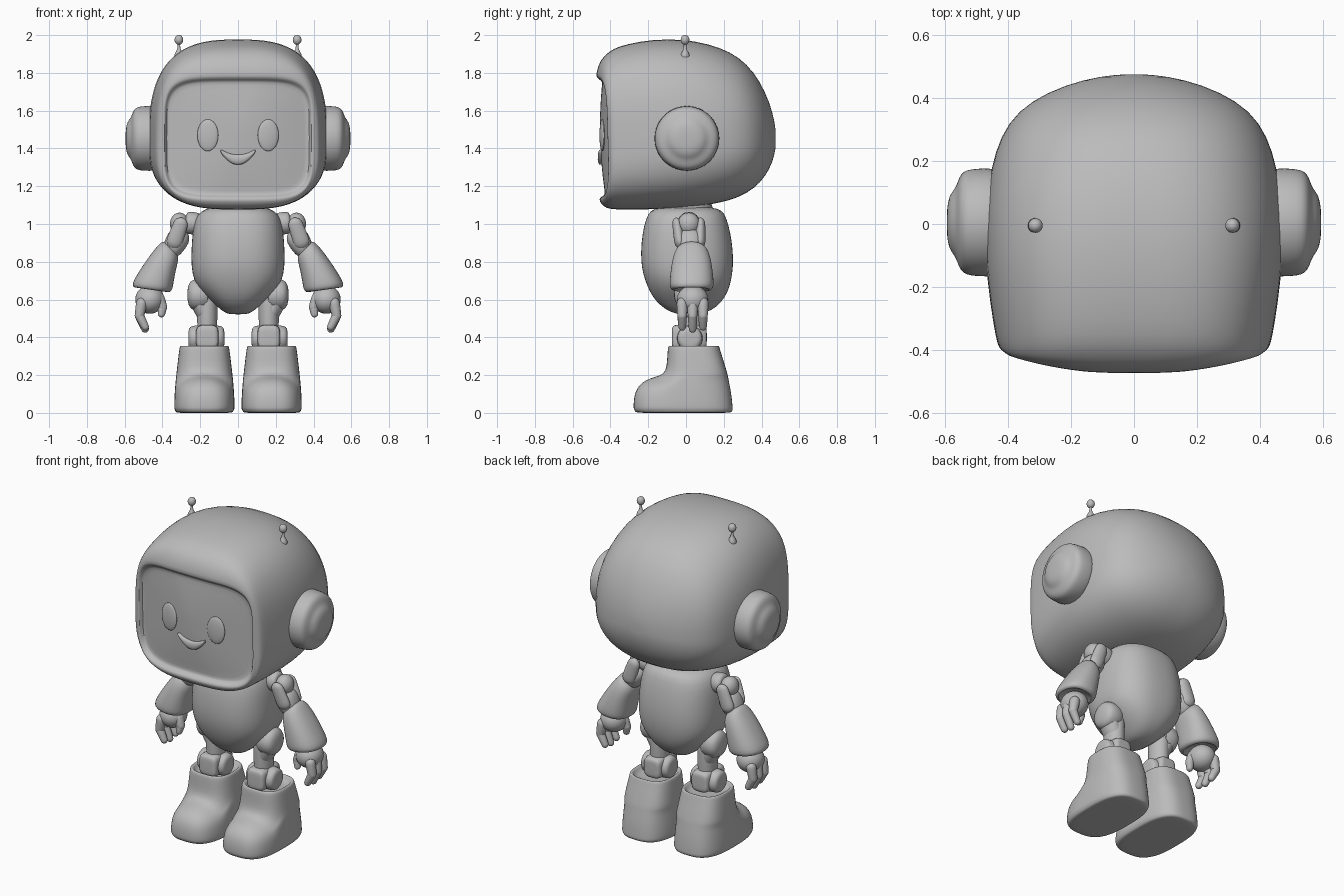
import bpy, bmesh, math
from math import cos, sin, pi, radians
from mathutils import Vector, Matrix

if "Cube" in bpy.data.objects:
    bpy.data.objects.remove(bpy.data.objects["Cube"], do_unlink=True)

GREY = (0.5, 0.5, 0.5, 1)
grey = bpy.data.materials.new("plain_grey")
grey.use_nodes = True
grey.diffuse_color = GREY
grey.node_tree.nodes["Principled BSDF"].inputs["Base Color"].default_value = GREY


def finish(name, bm, mirror, smooth=1):
    bmesh.ops.recalc_face_normals(bm, faces=bm.faces)
    mesh = bpy.data.meshes.new(name)
    bm.to_mesh(mesh)
    bm.free()
    mesh.materials.append(grey)
    ob = bpy.data.objects.new(name, mesh)
    bpy.context.collection.objects.link(ob)
    bpy.ops.object.select_all(action='DESELECT')
    ob.select_set(True)
    bpy.context.view_layer.objects.active = ob
    bpy.ops.object.shade_smooth_by_angle(angle=radians(75))
    if mirror:
        ob.modifiers.new("mirror", 'MIRROR').use_mirror_merge = False
    if smooth:
        ob.modifiers.new("smooth", 'SUBSURF').levels = smooth
        ob.modifiers["smooth"].render_levels = smooth
    return ob


def loft(name, rings, mirror=False, smooth=1):
    """Skin a list of equal point rings and close both ends with fans."""
    bm = bmesh.new()
    loops = [[bm.verts.new(p) for p in ring] for ring in rings]
    n = len(loops[0])
    for a, b in zip(loops, loops[1:]):
        for i in range(n):
            bm.faces.new((a[i], a[(i + 1) % n], b[(i + 1) % n], b[i]))
    for loop in (loops[0], loops[-1]):
        tip = bm.verts.new(sum((v.co for v in loop), Vector()) / n)
        for i in range(n):
            bm.faces.new((loop[i], loop[(i + 1) % n], tip))
    return finish(name, bm, mirror, smooth)


def oval(n, steps):
    """Unit superellipse: n = 2 is a circle, higher is squarer."""
    pts = []
    for i in range(steps):
        c, s = cos(2 * pi * (i + .5) / steps), sin(2 * pi * (i + .5) / steps)
        pts.append((math.copysign(abs(c) ** (2 / n), c), math.copysign(abs(s) ** (2 / n), s)))
    return pts


def turn(name, origin, axis, profile, mirror=True, squash=1, steps=28):
    """Revolve (distance, radius) pairs round an axis that lies across y."""
    o, a, u = Vector(origin), Vector(axis).normalized(), Vector((0, 1, 0))
    v = a.cross(u).normalized()
    rings = [[o + a * t + u * (r * squash * c) + v * (r * s) for c, s in oval(2, steps)]
             for t, r in profile]
    return loft(name, rings, mirror)


def capsule(name, a, b, ra, rb, squash=1):
    a, b = Vector(a), Vector(b)
    d = (b - a).length
    prof = [(-ra * cos(t), ra * sin(t)) for t in (.1, .4, .8, 1.2, pi / 2)]
    prof += [(d + rb * cos(t), rb * sin(t)) for t in (pi / 2, 1.2, .8, .4, .1)]
    return turn(name, a, b - a, prof, True, squash, 16)


def ball(name, centre, size, mirror=True, spin=0):
    bm = bmesh.new()
    m = Matrix.Translation(centre) @ Matrix.Rotation(spin, 4, 'Z') @ Matrix.Diagonal((*size, 1))
    bmesh.ops.create_uvsphere(bm, u_segments=32, v_segments=20, radius=1, matrix=m)
    return finish(name, bm, mirror, 0)


def sweep(name, y, sections):
    """Limb from oval sections (x, z, half width, half depth, tilt)."""
    return loft(name, [[(x + rx * c * cos(radians(t)), y + ry * s, z + rx * c * sin(radians(t)))
                        for c, s in oval(2.3, 24)] for x, z, rx, ry, t in sections], True)


# Head: sections along y (y, half width, bottom, top, squareness, bow)
head = [(.475, .06, 1.4, 1.5, 2, 0), (.46, .16, 1.33, 1.59, 2.1, 0),
        (.42, .275, 1.25, 1.7, 2.2, 0), (.36, .37, 1.187, 1.805, 2.3, 0),
        (.28, .424, 1.14, 1.885, 2.4, 0), (.18, .455, 1.112, 1.935, 2.5, 0),
        (.05, .473, 1.09, 1.97, 2.7, 0), (-.1, .475, 1.08, 1.982, 2.8, 0),
        (-.25, .458, 1.076, 1.967, 2.9, 0), (-.36, .44, 1.076, 1.94, 3, 0),
        (-.405, .43, 1.08, 1.915, 3.1, .05), (-.447, .415, 1.09, 1.87, 3.5, .25),
        (-.472, .4, 1.12, 1.795, 4.5, .36), (-.47, .388, 1.14, 1.772, 4.8, .36),
        (-.442, .378, 1.152, 1.758, 4.8, .37), (-.44, .365, 1.165, 1.745, 4.5, .37),
        (-.447, .27, 1.24, 1.67, 4, .37), (-.454, .12, 1.36, 1.55, 3, .37),
        (-.455, .03, 1.43, 1.48, 2, .37)]
rings = []
for y, w, lo, hi, n, bow in head:
    mid = lo + (hi - lo) * (.4 + .1 * min(1, bow / .36))
    rings.append([(w * c, y + bow * (w * c) ** 2 + (.025 * (hi - mid) * -s if bow > .2 else 0),
                   mid + s * ((hi - mid) if s > 0 else (mid - lo))) for c, s in oval(n, 64)])
loft("head", rings)

# Face relief
ball("eye", (.16, -.443, 1.47), (.056, .014, .084), spin=.12)
smile = []
for i in range(13):
    x = -.092 + .184 * i / 12
    k = (x / .095) ** 2
    smile.append([(x, -.454 + .37 * x * x + .014 * c, 1.34 + .05 * k + (.028 - .02 * k) * s)
                  for c, s in oval(2, 12)])
loft("mouth", smile)

# Ear pods and antennae
turn("ear_pod", (0, .005, 1.453), (1, 0, 0),
     [(.4, .17), (.47, .173), (.52, .17), (.543, .162), (.556, .143), (.563, .12),
      (.572, .104), (.587, .085), (.594, .05), (.595, .015)], steps=40)
turn("antenna_stem", (.313, -.005, 1.88), (0, 0, 1),
     [(0, .03), (.025, .022), (.04, .01), (.06, .007), (.09, .007)], steps=12)
ball("antenna_tip", (.313, -.005, 1.975), (.023, .023, .026))

# Torso: sections along z (z, half width, front, back)
torso = [(1.09, .14, -.14, .14), (1.072, .195, -.19, .195), (1.03, .228, -.212, .215),
         (.95, .242, -.232, .237), (.85, .248, -.24, .25), (.77, .247, -.236, .25),
         (.7, .235, -.217, .24), (.64, .192, -.192, .222), (.585, .135, -.155, .188),
         (.545, .09, -.105, .14), (.522, .055, -.05, .08)]
loft("torso", [[(w * c, (f + b) / 2 + (b - f) / 2 * s, z) for c, s in oval(2.5, 40)]
               for z, w, f, b in torso])
turn("neck", (0, 0, 1.03), (0, 0, 1), [(0, .15), (.1, .15)], mirror=False)

# Shoulders and arms
turn("shoulder_axle", (.2, .015, 1.0), (1, 0, .1), [(0, .055), (.03, .06), (.07, .06), (.08, .045)])
ball("shoulder_joint", (.31, .015, 1.0), (.05, .058, .06))
for side in (-1, 1):
    capsule("shoulder_fork", (.305, .015 + side * .062, .995), (.335, .02 + side * .055, .91), .04, .045, .65)
sweep("upper_arm", .02, [(.29, .97, .02, .03, 25), (.3, .955, .05, .055, 25), (.315, .925, .062, .072, 25),
                         (.335, .89, .058, .068, 30), (.36, .85, .05, .06, 40)])
sweep("forearm", .03, [(.352, .885, .035, .045, 40), (.36, .87, .058, .075, 40), (.37, .845, .068, .092, 38),
                       (.395, .8, .079, .105, 33), (.425, .735, .093, .114, 22),
                       (.448, .685, .105, .118, 12), (.456, .66, .107, .115, 8),
                       (.46, .645, .088, .095, 8), (.457, .67, .06, .065, 8)])

# Hands
ball("palm", (.467, .035, .6), (.077, .083, .075))
for dy in (-.055, 0, .055):
    tip_z = .445 + abs(dy) * .2
    knuckle, bend = (.51, .035 + dy, .58), (.522, .035 + dy, .515)
    capsule("finger_base", knuckle, bend, .031, .026)
    capsule("finger_tip", bend, (.492, .035 + dy, tip_z), .026, .021)
capsule("thumb_base", (.42, .015, .605), (.4, .01, .56), .034, .026)
capsule("thumb_tip", (.4, .01, .56), (.405, .005, .525), .026, .02)

# Hips, thighs and knees
turn("hip_joint", (.15, .02, .625), (1, 0, 0),
     [(0, .085), (.07, .085), (.095, .078), (.112, .058), (.118, .02)])
capsule("hip_strap", (.215, .02, .62), (.175, .02, .53), .055, .05, 1.25)
capsule("thigh", (.163, .02, .6), (.163, .02, .4), .058, .052, 1.2)
turn("knee_joint", (.072, .02, .395), (1, 0, 0),
     [(0, .045), (.008, .062), (.03, .07), (.16, .07), (.182, .062), (.19, .045)])
loft("knee_pad", [[(.163 + .062 * k * c, y, .4 + .068 * k * s) for c, s in oval(4, 24)]
                  for y, k in ((.11, .8), (.1, .95), (-.05, 1), (-.068, .92), (-.075, .7))], True)

# Boots: sections along z (z, half width, front, back), toe domed sideways
boot = [(0, .14, -.25, .23), (.003, .152, -.268, .243), (.018, .157, -.275, .248), (.022, .16, -.278, .248),
        (.06, .16, -.278, .245), (.1, .158, -.272, .24), (.135, .156, -.258, .234),
        (.165, .153, -.23, .228), (.185, .151, -.19, .224), (.2, .149, -.135, .221),
        (.22, .147, -.106, .216), (.28, .14, -.1, .198), (.335, .133, -.097, .18),
        (.353, .13, -.094, .176), (.357, .122, -.086, .17), (.35, .11, -.076, .16), (.32, .1, -.066, .15)]
rings = []
for z, w, f, b in boot:
    ring = []
    for c, s in oval(2.9, 40):
        y = (f + b) / 2 + (b - f) / 2 * s
        drop = .28 * c * c * max(0, min(1, (-.02 - y) / .1)) if .05 < z < .21 else 0
        ring.append((.178 + w * c, y, z * (1 - drop)))
    rings.append(ring)
loft("boot", rings, True)
